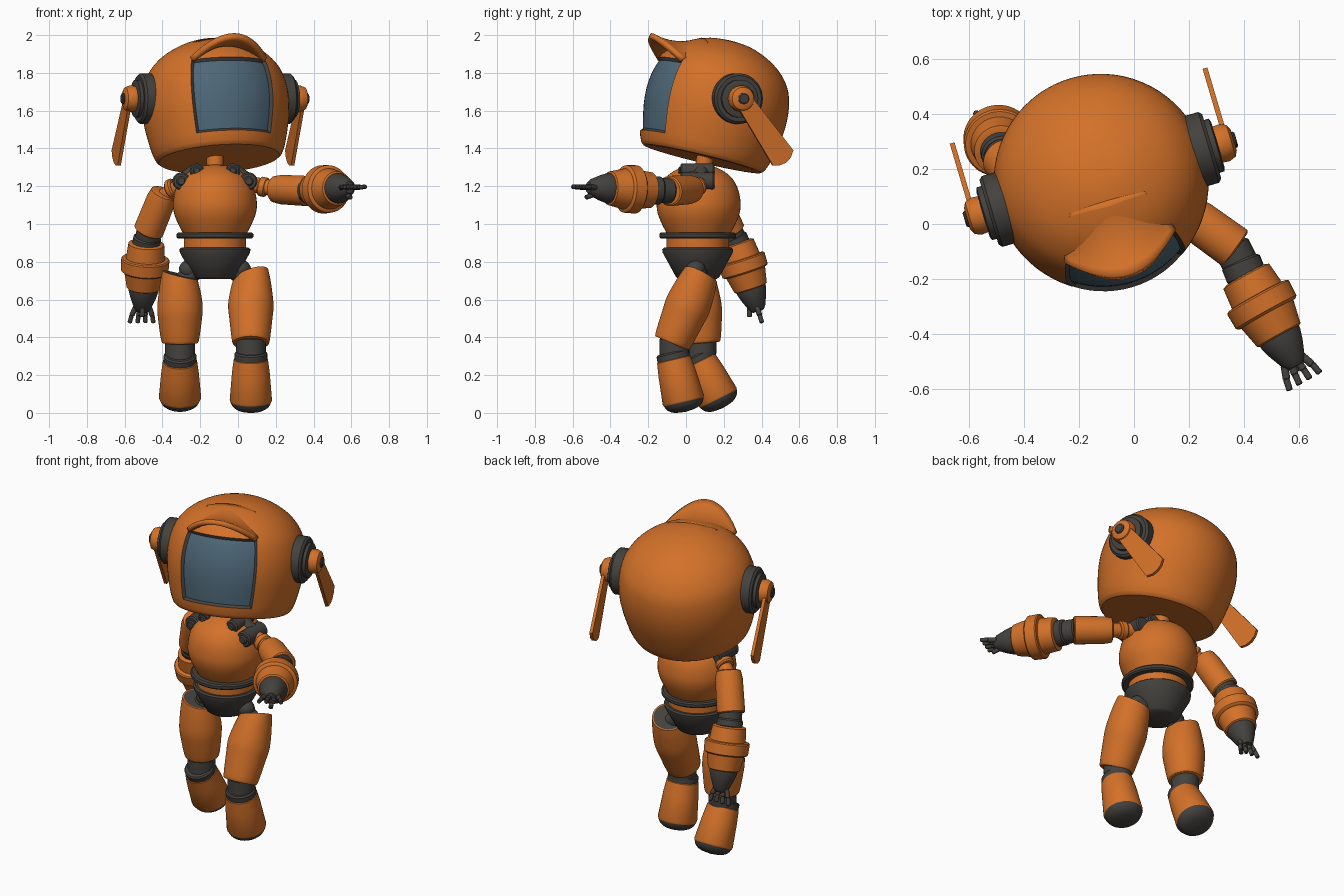
import bpy, bmesh, math
from mathutils import Vector, Matrix

if "Cube" in bpy.data.objects:
    bpy.data.objects.remove(bpy.data.objects["Cube"])


def material(name, rgb):
    m = bpy.data.materials.new(name)
    m.diffuse_color = (*rgb, 1)
    m.use_nodes = True
    m.node_tree.nodes["Principled BSDF"].inputs["Base Color"].default_value = m.diffuse_color
    return m


ORANGE = material("orange_shell", (0.65, 0.165, 0.022))
DARK = material("dark_grey", (0.058, 0.054, 0.048))
GLASS = material("blue_glass", (0.075, 0.135, 0.185))


def finish(name, bm, mats, M=Matrix(), angle=35):
    bmesh.ops.recalc_face_normals(bm, faces=bm.faces)
    bm.transform(M)
    me = bpy.data.meshes.new(name)
    bm.to_mesh(me)
    bm.free()
    for m in mats:
        me.materials.append(m)
    ob = bpy.data.objects.new(name, me)
    bpy.context.collection.objects.link(ob)
    bpy.ops.object.select_all(action='DESELECT')
    ob.select_set(True)
    bpy.context.view_layer.objects.active = ob
    bpy.ops.object.shade_smooth_by_angle(angle=math.radians(angle))
    return ob


def smooth_curve(pts, n=4):
    """Catmull-Rom through profile points."""
    out = []
    for i in range(len(pts) - 1):
        p = [Vector(pts[max(0, min(len(pts) - 1, i + k))]) for k in (-1, 0, 1, 2)]
        for j in range(n):
            t = j / n
            out.append(0.5 * (2 * p[1] + (p[2] - p[0]) * t + (2 * p[0] - 5 * p[1] + 4 * p[2] - p[3]) * t * t
                              + (3 * p[1] - p[0] - 3 * p[2] + p[3]) * t ** 3))
    return [(max(0, v[0]), v[1]) for v in out] + [tuple(pts[-1])]


def lathe_bm(profile, segs=48):
    """Revolve (radius, height) points about z, closing the ends."""
    bm = bmesh.new()
    rings = []
    for r, h in profile:
        if r < 1e-4:
            rings.append([bm.verts.new((0, 0, h))] * segs)
        else:
            rings.append([bm.verts.new((r * math.cos(a), r * math.sin(a), h))
                          for a in (2 * math.pi * i / segs for i in range(segs))])
    for lo, hi in zip(rings, rings[1:]):
        for i in range(segs):
            j = (i + 1) % segs
            vs = list(dict.fromkeys((lo[i], lo[j], hi[j], hi[i])))
            if len(vs) > 2:
                bm.faces.new(vs)
    for ring in (rings[0], rings[-1]):
        if ring[0] is not ring[1]:
            bm.faces.new(ring)
    return bm


def lathe(name, profile, mat, start=(0, 0, 0), toward=(0, 0, 1), M=Matrix(), segs=48):
    """Revolved part whose axis runs from start toward a second point."""
    s, e = Vector(start), Vector(toward)
    rot = (e - s).to_track_quat('Z', 'Y').to_matrix().to_4x4()
    return finish(name, lathe_bm(profile, segs), [mat], M @ Matrix.Translation(s) @ rot)


def rod(name, a, b, r, mat, M=Matrix(), r2=None, segs=32):
    L = (Vector(b) - Vector(a)).length
    r2 = r2 or r
    e = min(0.008, r * 0.3, L * 0.3)
    return lathe(name, [(r - e, 0), (r, e), (r2, L - e), (r2 - e, L)], mat, a, b, M, segs)


# Head frame: turned to one side and tilted up
H = (Matrix.Translation((-0.12, 0.155, 1.64)) @ Matrix.Rotation(math.radians(16.5), 4, 'Z')
     @ Matrix.Rotation(math.radians(-14), 4, 'X'))

# Helmet with recessed visor
helmet = smooth_curve([(0.335, -0.285), (0.356, -0.23), (0.383, -0.1), (0.39, 0), (0.38, 0.09), (0.352, 0.17),
                       (0.29, 0.245), (0.205, 0.30), (0.11, 0.335), (0, 0.347)])
bm = lathe_bm([(0, -0.285), (0.29, -0.30), (0.32, -0.298)] + helmet, 72)
front = [f for f in bm.faces
         if -0.23 < f.calc_center_median().z < 0.17
         and abs(math.atan2(f.calc_center_median().x, -f.calc_center_median().y)) < math.radians(35)]
bmesh.ops.recalc_face_normals(bm, faces=bm.faces)
rim = bmesh.ops.inset_region(bm, faces=front, thickness=0.01, depth=-0.016, use_even_offset=True)["faces"]
for f in rim:
    f.material_index = 1
for f in front:
    f.material_index = 2
finish("helmet", bm, [ORANGE, DARK, GLASS], H)

# Upturned brim over the visor
bm = bmesh.new()
N, K = 24, 8
grid = []
for k in range(K + 1):
    v = k / K
    row = []
    for i in range(N + 1):
        u = 2 * i / N - 1
        y = -0.15 - 0.285 * v + 0.135 * v * u * u
        z = 0.31 - 0.165 * v + 0.12 * v * v - (0.02 + 0.075 * v) * u * u
        row.append(bm.verts.new(((0.14 + 0.065 * v) * u, y, z)))
    grid.append(row)
for a, b in zip(grid, grid[1:]):
    for i in range(N):
        bm.faces.new((a[i], a[i + 1], b[i + 1], b[i]))
brim = finish("visor_brim", bm, [ORANGE], H)
mod = brim.modifiers.new("thickness", 'SOLIDIFY')
mod.thickness = 0.03
mod.offset = 0

# Ear discs, knobs and hanging blades
for side, s in (("right", -1), ("left", 1)):
    a, b = (s * 0.34, 0, 0.03), (s * 0.6, 0, 0.03)
    lathe(side + "_ear_disc", [(0.12, 0), (0.134, 0.01), (0.134, 0.07), (0.122, 0.082), (0.1, 0.082),
                               (0.1, 0.1), (0.085, 0.105)], DARK, a, b, H)
    lathe(side + "_ear_knob", [(0.05, 0.1), (0.068, 0.105), (0.07, 0.13), (0.06, 0.155), (0.04, 0.165)],
          ORANGE, a, b, H)
    lathe(side + "_ear_button", [(0.03, 0.15), (0.03, 0.17), (0.024, 0.175)], DARK, a, b, H)
    bm = bmesh.new()
    outline = [(-0.045, 0), (0.045, 0), (0.069, 0.385), (0.035, 0.408), (0, 0.415), (-0.035, 0.408), (-0.069, 0.385)]
    f = bm.faces.new([bm.verts.new((s * 0.47, p, q)) for p, q in outline])
    ext = bmesh.ops.extrude_face_region(bm, geom=[f])
    bmesh.ops.translate(bm, verts=[v for v in ext["geom"] if isinstance(v, bmesh.types.BMVert)],
                        vec=(s * 0.018, 0, 0))
    swing = Matrix.Translation((0, 0, 0.03)) @ Matrix.Rotation(math.radians(-(90 + 40.5)), 4, 'X')
    finish(side + "_ear_blade", bm, [ORANGE], H @ swing)

# Torso, waist and pelvis
CX, CY = -0.122, 0.062
lathe("neck", [(0.06, 0), (0.06, 0.04), (0.045, 0.045), (0.045, 0.14)], ORANGE,
      (CX, 0.09, 1.27), (CX, 0.11, 1.45))
lathe("chest", smooth_curve([(0.16, 0.94), (0.192, 1.0), (0.216, 1.06), (0.222, 1.12), (0.205, 1.2),
                             (0.16, 1.265), (0.08, 1.31), (0, 1.32)]), ORANGE, (CX, CY + 0.005, 0), (CX, CY + 0.005, 1))
lathe("waist_ring", [(0.17, 0.928), (0.195, 0.928), (0.203, 0.936), (0.203, 0.952), (0.195, 0.96), (0.17, 0.96)],
      DARK, (CX, CY, 0), (CX, CY, 1))
lathe("waist_band", [(0.165, 0.87), (0.165, 0.935)], ORANGE, (CX, CY, 0), (CX, CY, 1))
lathe("pelvis", [(0.1, 0.715), (0.115, 0.725), (0.186, 0.855), (0.188, 0.872), (0.178, 0.88)], DARK,
      (CX, CY, 0), (CX, CY, 1))

# Collar fittings
for side, s in (("right", -1), ("left", 1)):
    x1, x2 = CX + s * 0.178, CX + s * 0.096
    for nm, x, z, r in (("outer", x1, 1.232, 0.047), ("inner", x2, 1.288, 0.038)):
        rod(f"{side}_{nm}_collar_knob", (x, -0.03, z), (x, 0.15, z), r, DARK)
        rod(f"{side}_{nm}_collar_button", (x, -0.04, z), (x, 0.0, z), r * 0.55, DARK)
    rod(side + "_collar_link", (x1, 0.08, 1.232), (x2, 0.08, 1.288), 0.04, DARK)


# Arms: shoulder joint, upper arm, elbow, forearm, hand
def arm(side, joint, shoulder, elbow, wrist_from, wrist, fan):
    joint, shoulder, elbow, p, q = map(Vector, (joint, shoulder, elbow, wrist_from, wrist))
    rod(side + "_shoulder_joint", joint, shoulder.lerp(elbow, 0.15), 0.042, ORANGE)
    rod(side + "_shoulder_collar", joint.lerp(shoulder, 0.45), joint.lerp(shoulder, 0.75), 0.052, ORANGE)
    L = (elbow - shoulder).length
    lathe(side + "_upper_arm", [(0.055, 0), (0.07, 0.006), (0.078, 0.05), (0.08, L - 0.006), (0.072, L)],
          ORANGE, shoulder, elbow)
    rod(side + "_elbow", elbow.lerp(shoulder, 0.1), p.lerp(q, 0.1), 0.067, DARK)
    rod(side + "_elbow_ring", elbow.lerp(p, 0.45), p.lerp(q, 0.05), 0.074, DARK)
    lathe(side + "_forearm", [(0.08, 0), (0.095, 0.006), (0.103, 0.085), (0.122, 0.088), (0.128, 0.094),
                              (0.126, 0.155), (0.118, 0.162), (0.108, 0.164), (0.09, 0.25), (0.08, 0.255)],
          ORANGE, p, q)
    d = (q - p).normalized()
    end = p + d * 0.255
    lathe(side + "_hand", [(0.08, -0.02), (0.08, 0.01), (0.068, 0.05), (0.046, 0.105), (0.03, 0.125)],
          DARK, end, end + d)
    fan = Vector(fan)
    for i in range(4):
        k = i - 1.5
        base = end + d * 0.1 + fan * k * 0.024
        mid = base + d * 0.05 + fan * k * 0.012
        rod(f"{side}_finger_{i + 1}", base, mid, 0.014, DARK, segs=12)
        rod(f"{side}_fingertip_{i + 1}", mid - d * 0.005, mid + d * 0.04 + fan * k * 0.006, 0.012, DARK, segs=12)
    n = d.cross(fan)
    n = n if n.z < 0 else -n
    rod(side + "_thumb", end + d * 0.07 + n * 0.03, end + d * 0.14 + n * 0.055, 0.013, DARK, segs=12)


arm("left", (0.05, 0.08, 1.22), (0.19, 0.04, 1.19), (0.37, -0.09, 1.18), (0.405, -0.185, 1.185),
    (0.53, -0.41, 1.195), (0.87, 0.5, 0))
arm("right", (-0.29, 0.08, 1.22), (-0.39, 0.14, 1.175), (-0.475, 0.235, 0.965), (-0.485, 0.265, 0.905),
    (-0.50, 0.345, 0.66), (1, 0, 0))


# Legs: hip ball, thigh, knee, shin and domed foot
def leg(side, x, s, hip, knee, shin, ankle):
    hip, knee, shin, ankle = (Vector((x, *p)) for p in (hip, knee, shin, ankle))
    rod(side + "_hip_joint", (CX + s * 0.07, CY, 0.79), hip.lerp(knee, 0.12), 0.05, DARK)
    lathe(side + "_hip_ball", smooth_curve([(0, -0.05), (0.036, -0.036), (0.05, 0), (0.036, 0.036), (0, 0.05)]),
          DARK, (CX + s * 0.14, CY - 0.01, 0.765), (CX + s * 0.2, CY - 0.01, 0.72))
    L = (knee - hip).length
    thigh = lathe(side + "_thigh", [(0.085, 0)] + smooth_curve([(0.093, 0.0), (0.108, 0.07), (0.12, 0.17),
                  (0.114, 0.25), (0.1, L - 0.015), (0.09, L)]), ORANGE, hip, knee)
    # slanted dark top, higher on the outside
    for v in thigh.data.vertices:
        v.co.z += s * (v.co.x - x) * 0.3 * max(0, (v.co.z - 0.6) / 0.16)
    thigh.data.materials.append(DARK)
    for f in thigh.data.polygons:
        if len(f.vertices) > 4 and f.center.z > 0.6:
            f.material_index = 1
    rod(side + "_knee", knee.lerp(hip, 0.08), shin.lerp(ankle, 0.1), 0.079, DARK)
    rod(side + "_knee_ring", shin + (shin - ankle) * 0.14, shin.lerp(ankle, 0.1), 0.087, DARK)
    S = (ankle - shin).length
    lathe(side + "_shin", [(0.08, 0), (0.091, 0.008), (0.1, 0.08), (0.112, S - 0.01), (0.108, S)],
          ORANGE, shin, ankle)
    lathe(side + "_foot", [(0.108, S - 0.005)] + smooth_curve([(0.108, S), (0.094, S + 0.026), (0.06, S + 0.046),
                                                               (0, S + 0.054)]), DARK, shin, ankle)


leg("left", 0.068, 1, (0.078, 0.735), (-0.075, 0.375), (-0.066, 0.295), (-0.012, 0.064))
leg("right", -0.307, -1, (0.055, 0.735), (0.085, 0.375), (0.07, 0.285), (0.172, 0.08))

# Rest the lowest foot on the ground
bpy.context.view_layer.update()
low = min(v.co.z for o in bpy.data.objects if o.name.endswith("_foot") for v in o.data.vertices)
for o in bpy.data.objects:
    o.location.z -= low
